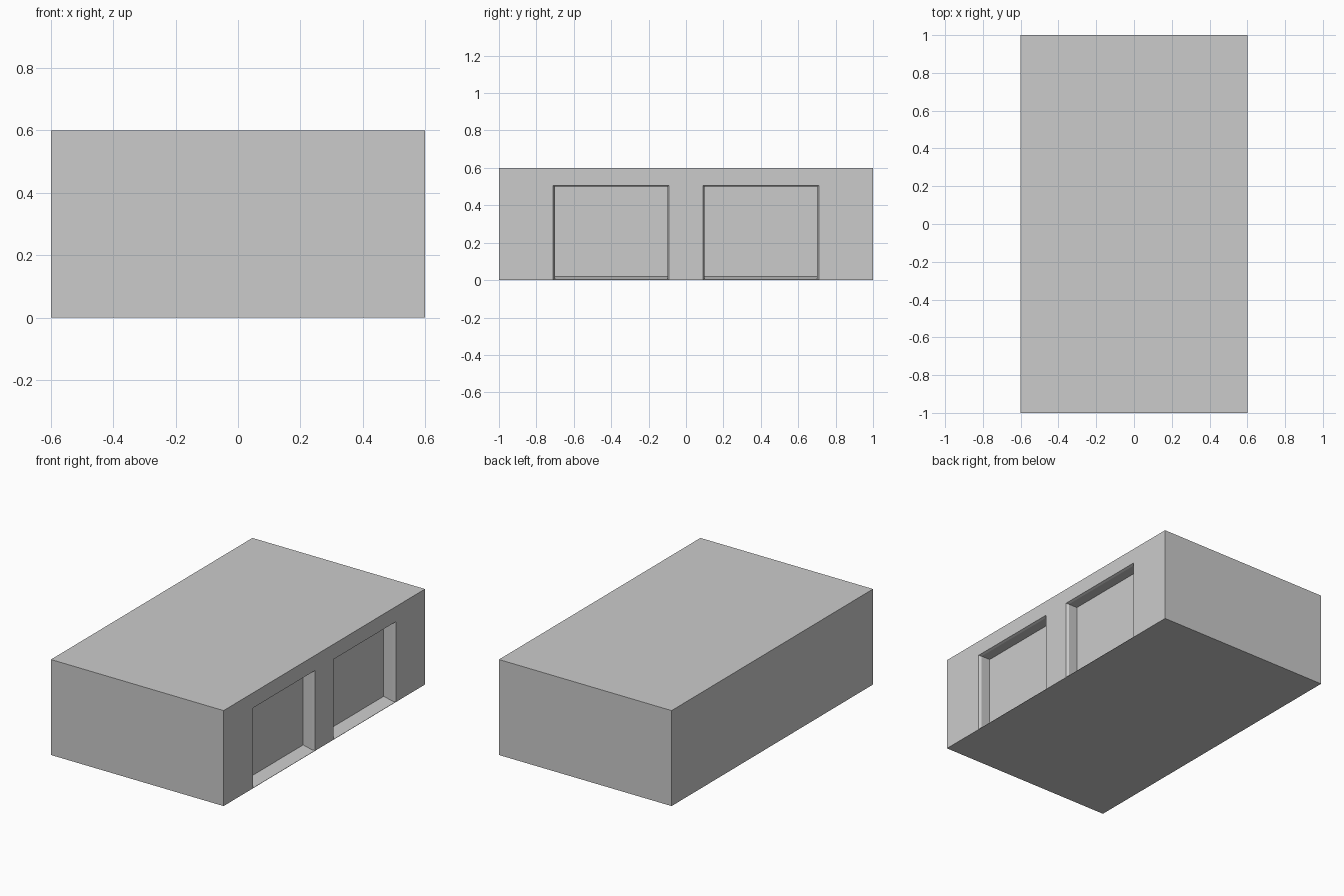
import bpy, bmesh

if "Cube" in bpy.data.objects:
    bpy.data.objects.remove(bpy.data.objects["Cube"])


def mesh_object(name, bm):
    bmesh.ops.recalc_face_normals(bm, faces=bm.faces)
    mesh = bpy.data.meshes.new(name)
    bm.to_mesh(mesh)
    bm.free()
    obj = bpy.data.objects.new(name, mesh)
    bpy.context.collection.objects.link(obj)
    return obj


# solid building block
bm = bmesh.new()
bmesh.ops.create_cube(bm, size=1)
for v in bm.verts:
    v.co.x *= 1.2
    v.co.y *= 2.0
    v.co.z = v.co.z * 0.6 + 0.3
building = mesh_object("garage_block", bm)

# door recess sections from outside inwards: x, half width, sill height, lintel height
SECTIONS = [
    (0.65, 0.31, 0.002, 0.505),
    (0.60, 0.31, 0.002, 0.505),
    (0.585, 0.30, 0.0055, 0.50),
    (0.523, 0.30, 0.02, 0.50),
]


def door_cutter(name, y):
    bm = bmesh.new()
    rings = []
    for x, w, low, high in SECTIONS:
        corners = [(y - w, low), (y + w, low), (y + w, high), (y - w, high)]
        rings.append([bm.verts.new((x, cy, cz)) for cy, cz in corners])
    for a, b in zip(rings, rings[1:]):
        for i in range(4):
            j = (i + 1) % 4
            bm.faces.new((a[i], a[j], b[j], b[i]))
    bm.faces.new(rings[0])
    bm.faces.new(rings[-1])
    return mesh_object(name, bm)


# two flared door recesses with a sloping ramp floor
for name, y in (("front_door_cutter", -0.4), ("back_door_cutter", 0.4)):
    cutter = door_cutter(name, y)
    cutter.hide_render = True
    cutter.display_type = 'WIRE'
    mod = building.modifiers.new(name, 'BOOLEAN')
    mod.operation = 'DIFFERENCE'
    mod.solver = 'EXACT'
    mod.object = cutter
